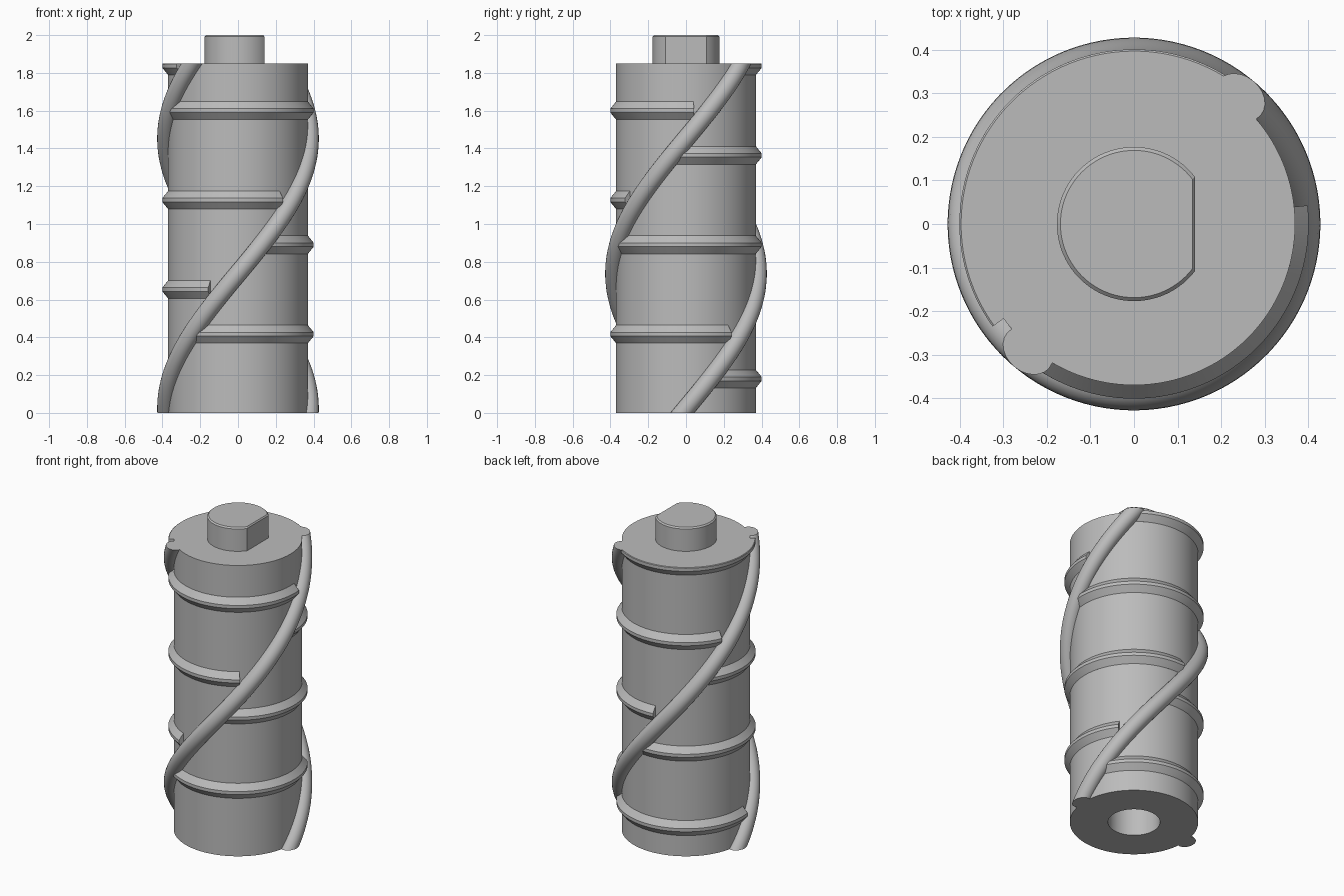
import bpy, bmesh, math

if "Cube" in bpy.data.objects:
    bpy.data.objects.remove(bpy.data.objects["Cube"])

R, TOP = 0.37, 1.85            # drum radius and height
TWIST = math.radians(126)      # strand rotation per unit of height
START = math.radians(-3)       # angle of the first strand at the base

metal = bpy.data.materials.new("plain grey")
metal.diffuse_color = (0.5, 0.5, 0.5, 1)
metal.use_nodes = True
metal.node_tree.nodes["Principled BSDF"].inputs["Base Color"].default_value = metal.diffuse_color


def loft(name, rings, angle=30):
    """Skin a list of closed rings and cap both ends."""
    bm = bmesh.new()
    vr = [[bm.verts.new(p) for p in ring] for ring in rings]
    n = len(rings[0])
    for a, b in zip(vr, vr[1:]):
        for i in range(n):
            j = (i + 1) % n
            bm.faces.new((a[i], a[j], b[j], b[i]))
    bm.faces.new(vr[0][::-1])
    bm.faces.new(vr[-1])
    bmesh.ops.recalc_face_normals(bm, faces=bm.faces)
    me = bpy.data.meshes.new(name)
    bm.to_mesh(me)
    bm.free()
    me.materials.append(metal)
    ob = bpy.data.objects.new(name, me)
    bpy.context.collection.objects.link(ob)
    bpy.ops.object.select_all(action='DESELECT')
    ob.select_set(True)
    bpy.context.view_layer.objects.active = ob
    bpy.ops.object.shade_smooth_by_angle(angle=math.radians(angle))
    return ob


def polar(r, a, z):
    return (r * math.cos(a), r * math.sin(a), z)


def circle(r, z, n=128):
    return [polar(r, 2 * math.pi * i / n, z) for i in range(n)]


# Drum with a blind bore in its base
loft("drum", [circle(0.15, 0.25), circle(0.15, 0), circle(R, 0), circle(R, TOP)])


# Drive shaft with one flat side and a chamfered top edge
def d_ring(r, flat, z, n=72):
    a = math.acos(flat / r)
    return [polar(r, a + (2 * math.pi - 2 * a) * i / n, z) for i in range(n + 1)]


loft("drive_shaft", [d_ring(0.177, 0.14, TOP - 0.02), d_ring(0.177, 0.14, 1.992),
                     d_ring(0.169, 0.134, 2.0)])


# Two round strands spiralling up the drum, cut level at both ends
def strand_ring(a, z, n=24):
    ring = []
    for i in range(n):
        t = 2 * math.pi * i / n
        radial, side = 0.379 + 0.049 * math.cos(t), 0.063 * math.sin(t)
        ring.append((radial * math.cos(a) - side * math.sin(a),
                     radial * math.sin(a) + side * math.cos(a), z))
    return ring


for k in range(2):
    steps = 72
    loft(f"spiral_strand_{k + 1}",
         [strand_ring(START + k * math.pi + TWIST * TOP * i / steps, TOP * i / steps)
          for i in range(steps + 1)], 40)

# Level half-ring ribs, each running from one strand to a gap before the other
for k in range(8):
    z = 0.18 + 0.2367 * k
    a0 = START + (k % 2) * math.pi + TWIST * z
    sweep = math.radians(167.5)
    profile = [(R - 0.02, -0.048), (R, -0.048), (0.401, -0.01), (0.401, 0.01)]
    if z + 0.048 > TOP:                     # top rib is trimmed level with the drum
        profile += [(0.397, TOP - z), (R - 0.02, TOP - z)]
    else:
        profile += [(R, 0.048), (R - 0.02, 0.048)]
    loft(f"rib_{k + 1}", [[polar(r, a0 + sweep * i / 64, z + dz) for r, dz in profile]
                          for i in range(65)], 25)
